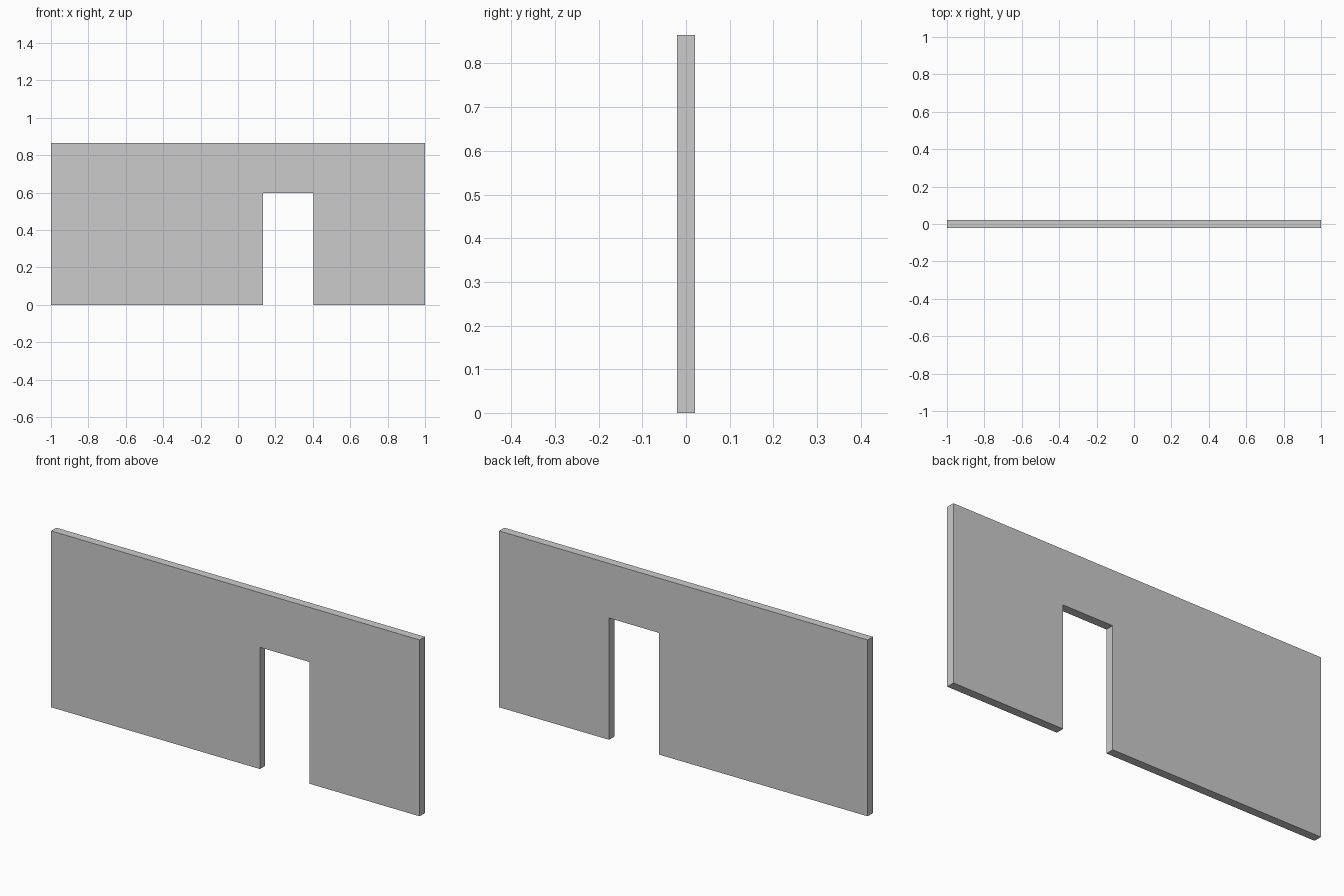
import bpy

if "Cube" in bpy.data.objects:
    bpy.data.objects.remove(bpy.data.objects["Cube"])

HEIGHT, THICK = 0.865, 0.041
DOOR_LEFT, DOOR_RIGHT, DOOR_TOP = 0.133, 0.403, 0.597


def wall_block(name, x0, x1, z0, z1):
    """Box spanning the given x and z range, centred on y = 0."""
    bpy.ops.mesh.primitive_cube_add(size=1, location=((x0 + x1) / 2, 0, (z0 + z1) / 2))
    ob = bpy.context.object
    ob.name = name
    ob.scale = (x1 - x0, THICK, z1 - z0)
    bpy.ops.object.transform_apply(location=False, rotation=False, scale=True)
    return ob


# Wall sections on either side of the doorway
wall_block("wall_left", -1, DOOR_LEFT, 0, HEIGHT)
wall_block("wall_right", DOOR_RIGHT, 1, 0, HEIGHT)
# Section above the doorway
wall_block("door_lintel", DOOR_LEFT, DOOR_RIGHT, DOOR_TOP, HEIGHT)
